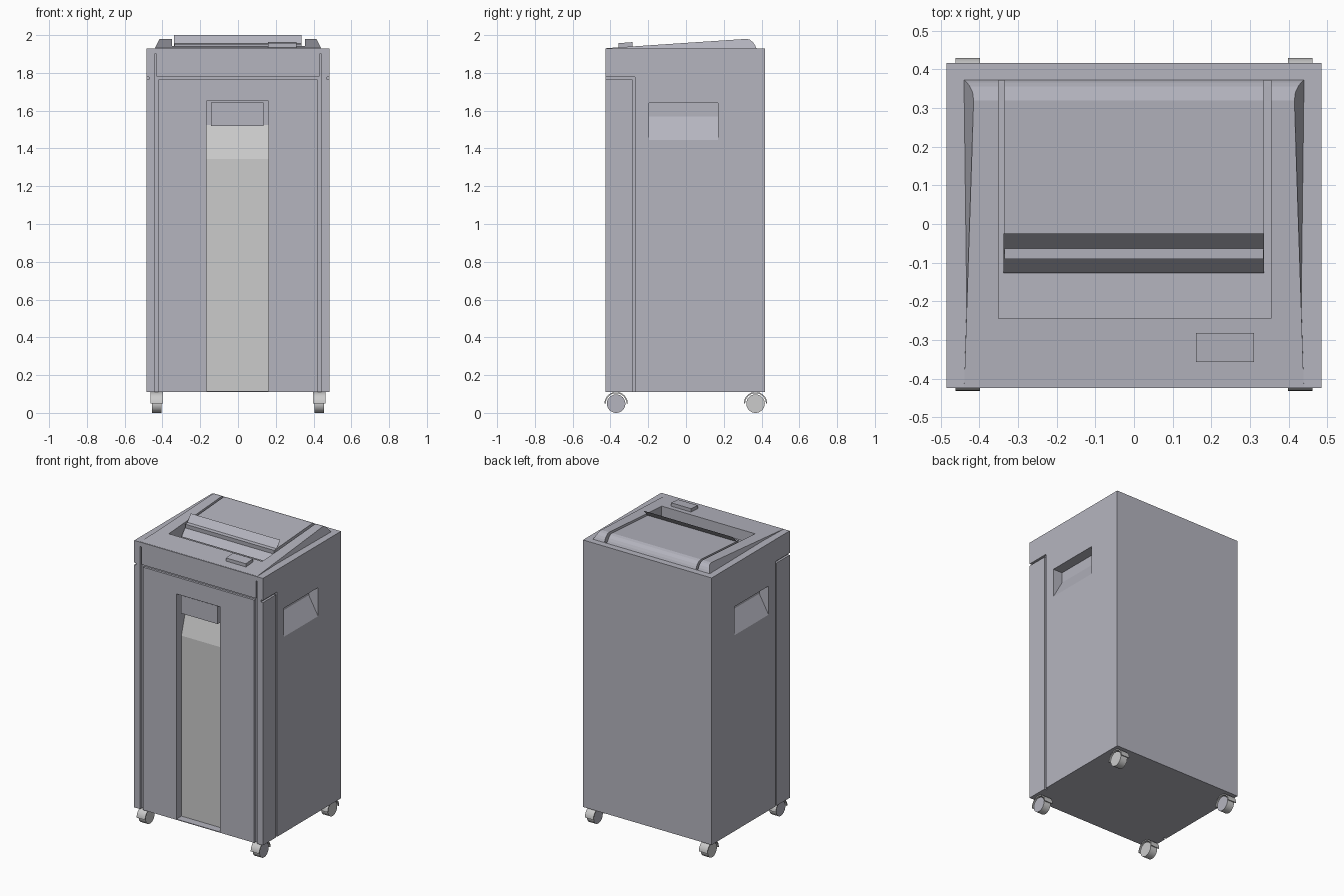
import bpy, bmesh, math

if "Cube" in bpy.data.objects:
    bpy.data.objects.remove(bpy.data.objects["Cube"])

def material(name, rgb):
    m = bpy.data.materials.new(name)
    m.diffuse_color = (*rgb, 1)
    m.use_nodes = True
    m.node_tree.nodes["Principled BSDF"].inputs["Base Color"].default_value = m.diffuse_color
    return m

BODY = material("blue grey plastic", (0.46, 0.46, 0.52))
LIGHT = material("light grey", (0.60, 0.60, 0.60))

def finish(name, bm, mats):
    me = bpy.data.meshes.new(name)
    bm.to_mesh(me)
    bm.free()
    for m in mats:
        me.materials.append(m)
    ob = bpy.data.objects.new(name, me)
    bpy.context.collection.objects.link(ob)
    return ob

def prism(name, yz, x0, x1, mat=BODY):
    """Extrude a (y, z) profile along x."""
    bm = bmesh.new()
    a = [bm.verts.new((x0, y, z)) for y, z in yz]
    b = [bm.verts.new((x1, y, z)) for y, z in yz]
    bm.faces.new(a)
    bm.faces.new(b)
    n = len(yz)
    for i in range(n):
        j = (i + 1) % n
        bm.faces.new((a[i], a[j], b[j], b[i]))
    bmesh.ops.recalc_face_normals(bm, faces=bm.faces)
    return finish(name, bm, [mat])

def box(name, x, y, z, mat=BODY):
    return prism(name, [(y[0], z[0]), (y[1], z[0]), (y[1], z[1]), (y[0], z[1])], *x, mat)

def cut(ob, cutters, keep=False):
    for c in cutters:
        mod = ob.modifiers.new("cut", 'BOOLEAN')
        mod.operation, mod.solver, mod.object = 'DIFFERENCE', 'EXACT', c
        bpy.context.view_layer.objects.active = ob
        bpy.ops.object.modifier_apply(modifier=mod.name)
        if not keep:
            bpy.data.objects.remove(c)

# cabinet and raised sloping top
body = box("cabinet", (-0.485, 0.485), (-0.425, 0.417), (0.11, 1.93))
back_curve = [(0.32, 1.98), (0.34, 1.975), (0.356, 1.96), (0.366, 1.945), (0.373, 1.93)]
top = prism("sloping_top", [(-0.42, 1.91), (-0.42, 1.931)] + back_curve + [(0.373, 1.91)], -0.44, 0.44)
for v in top.data.vertices:          # lean the sides inwards
    if v.co.z > 1.93:
        v.co.x -= math.copysign((v.co.z - 1.93) * 0.5, v.co.x)

# paper feed pocket through top and cabinet
pocket = box("pocket_cutter", (-0.35, 0.355), (-0.245, 0.371), (1.87, 2.1))
cut(top, [pocket], keep=True)
cut(body, [pocket])

# front window recess, with a hand pocket at its head
cut(body, [prism("window_cutter", [(-0.5, 0.115), (-0.365, 0.115), (-0.365, 1.345), (-0.315, 1.52),
                                   (-0.315, 1.65), (-0.5, 1.65)], -0.167, 0.162)])

# panel seams
seams = [box("seam", (-0.44, 0.44), (-0.5, -0.41), (1.765, 1.78))]
for s in (-1, 1):
    seams += [
        box("seam", sorted((s * 0.42, s * 0.441)), (-0.5, -0.405), (0.0, 1.772)),
        box("seam", sorted((s * 0.432, s * 0.441)), (-0.5, -0.408), (1.771, 1.9)),
        box("seam", sorted((s * 0.47, s * 0.6)), (-0.283, -0.27), (0.0, 1.778)),
        box("seam", sorted((s * 0.47, s * 0.6)), (-0.5, -0.272), (1.765, 1.779)),
    ]
cut(body, seams)

# side grip recesses: slope running in, short back wall, flat roof
for s in (-1, 1):
    g = box("grip_cutter", sorted((s * 0.415, s * 0.6)), (-0.197, 0.17), (1.445, 1.64))
    for v in g.data.vertices:
        if v.co.z < 1.5:
            if abs(v.co.x) < 0.5:
                v.co.z = 1.57
            else:                    # continue the slope line beyond the wall
                v.co.z = 1.57 - 0.125 * (0.6 - 0.415) / 0.07
    cut(body, [g])

# window plate and front handle
prism("window_plate", [(-0.371, 0.115), (-0.362, 0.115), (-0.362, 1.345), (-0.312, 1.525),
                       (-0.319, 1.525), (-0.371, 1.345)], -0.167, 0.162, LIGHT)
box("front_handle", (-0.142, 0.135), (-0.412, -0.31), (1.52, 1.642))

# lid of the feed pocket, flush with the sloping top
def slope(y):
    return 1.931 + (y + 0.42) * 0.049 / 0.74

prism("feed_lid", [(-0.085, 1.89), (-0.09, slope(-0.09))] + back_curve + [(0.373, 1.87), (-0.06, 1.87)],
      -0.335, 0.335)

# thin paper guide flap standing in the feed slot
bm = bmesh.new()
bm.faces.new([bm.verts.new(p) for p in ((-0.338, -0.127, 1.88), (0.336, -0.127, 1.88),
                                        (0.336, -0.025, 2.0), (-0.338, -0.025, 2.0))])
finish("paper_guide", bm, [BODY])

# control button
prism("control_button", [(-0.357, 1.925), (-0.282, 1.925), (-0.282, 1.963), (-0.357, 1.957)], 0.16, 0.31)

# castors
def caster(label, cx, cy, cap_dir):
    zc, n = 0.049, 32
    ring = [(cy + 0.049 * math.cos(2 * math.pi * i / n), zc + 0.049 * math.sin(2 * math.pi * i / n))
            for i in range(n)]
    wheel = prism(label + "_wheel", ring, cx - 0.026, cx + 0.026, LIGHT)
    wheel.data.materials.append(BODY)
    for p in wheel.data.polygons:
        if p.normal.x * cap_dir > 0.9:
            p.material_index = 1
    arc = [math.pi * i / 16 for i in range(17)]
    fender = prism(label + "_fender",
                   [(cy + 0.062 * math.cos(t), zc + 0.062 * math.sin(t)) for t in arc] +
                   [(cy + 0.055 * math.cos(t), zc + 0.055 * math.sin(t)) for t in reversed(arc)],
                   cx - 0.032, cx + 0.032, LIGHT)
    for ob in (wheel, fender):
        bpy.ops.object.select_all(action='DESELECT')
        ob.select_set(True)
        bpy.context.view_layer.objects.active = ob
        bpy.ops.object.shade_smooth_by_angle(angle=math.radians(35))

for sx, side in ((-1, "left"), (1, "right")):
    caster("front_" + side, sx * 0.43, -0.37, sx)
    caster("back_" + side, sx * 0.43, 0.368, -sx)
